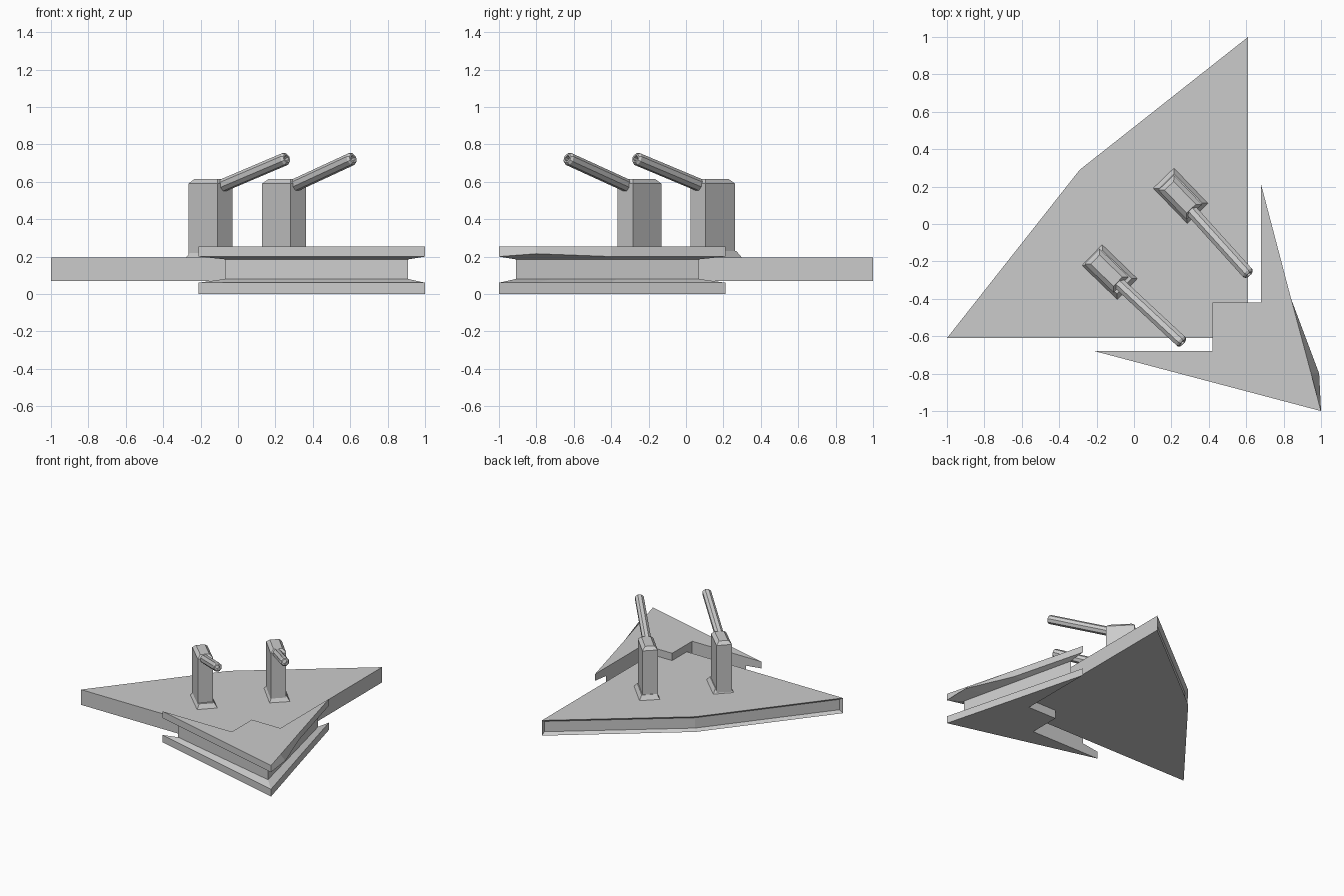
import bpy, bmesh
from math import radians
from mathutils import Vector, Matrix

if "Cube" in bpy.data.objects:
    bpy.data.objects.remove(bpy.data.objects["Cube"])


def finish(name, bm):
    bmesh.ops.recalc_face_normals(bm, faces=bm.faces)
    mesh = bpy.data.meshes.new(name)
    bm.to_mesh(mesh)
    bm.free()
    ob = bpy.data.objects.new(name, mesh)
    bpy.context.collection.objects.link(ob)
    return ob


def loft(bm, rings):
    """Skin a stack of equal-length rings and cap both ends; returns side faces."""
    vs = [[bm.verts.new(p) for p in r] for r in rings]
    n = len(rings[0])
    sides = []
    for a, b in zip(vs, vs[1:]):
        for i in range(n):
            j = (i + 1) % n
            sides.append(bm.faces.new((a[i], a[j], b[j], b[i])))
    bm.faces.new(vs[0][::-1])
    bm.faces.new(vs[-1])
    return sides


def ring(points, z):
    return [Vector((x, y, z)) for x, y in points]


# Rear deck plate, with a shallow recess framed on its two rear edges
deck = [(-1, -0.61), (0.61, -0.61), (0.61, 1.0), (-0.29, 0.29)]
bm = bmesh.new()
sides = loft(bm, [ring(deck, 0.07), ring(deck, 0.195)])
bmesh.ops.recalc_face_normals(bm, faces=bm.faces)
bmesh.ops.inset_region(bm, faces=sides[2:4], thickness=0.02, depth=-0.025,
                       use_even_offset=True)
finish("deck_plate", bm)

# Front prow: stepped notch behind, tapered groove along both outer edges
notch = [(0.68, -0.42), (0.42, -0.42), (0.42, -0.68)]
outer = [(-0.21, -0.68), (1, -1), (0.947, -0.8), (0.84, -0.4), (0.68, 0.21)] + notch
inner = [(-0.07, -0.68), (0.91, -0.91), (0.864, -0.714), (0.784, -0.371),
         (0.68, 0.07)] + notch
lip = ring(outer, 0.2)
lip[2] = Vector((0.99, -0.8, 0.215))  # bulge under the upper lip
bm = bmesh.new()
loft(bm, [ring(outer, 0), ring(outer, 0.06), ring(inner, 0.08),
          ring(inner, 0.185), lip, ring(outer, 0.255)])
finish("front_prow", bm)


def rect(center, half_long, half_short, angle, z):
    rot = Matrix.Rotation(radians(angle), 3, 'Z')
    c = Vector((center[0], center[1], z))
    return [c + rot @ Vector((sx * half_long, sy * half_short, 0))
            for sx, sy in ((-1, -1), (1, -1), (1, 1), (-1, 1))]


def turret(tag, col, base, angle, start, tip):
    # Column with chamfered top
    bm = bmesh.new()
    loft(bm, [rect(col, 0.109, 0.058, angle, 0.18),
              rect(col, 0.109, 0.058, angle, 0.59),
              rect(col, 0.085, 0.034, angle, 0.615)])
    finish("turret_column_" + tag, bm)
    # Flared foot
    bm = bmesh.new()
    loft(bm, [rect(base, 0.134, 0.08, angle, 0.19),
              rect(base, 0.108, 0.057, angle, 0.23)])
    finish("turret_foot_" + tag, bm)
    # Octagonal barrel with chamfered, hollow muzzle
    a, b = Vector(start), Vector(tip)
    length = (b - a).length
    rot = (b - a).to_track_quat('Z', 'Y').to_matrix()
    profile = [(0.035, 0), (0.035, length - 0.012), (0.026, length),
               (0.016, length), (0.016, length - 0.03)]
    rings = []
    for r, h in profile:
        rings.append([a + rot @ (Matrix.Rotation(radians(22.5 + 45 * i), 3, 'Z')
                                 @ Vector((r, 0, 0)) + Vector((0, 0, h)))
                      for i in range(8)])
    bm = bmesh.new()
    loft(bm, rings)
    finish("barrel_" + tag, bm)


turret("left", (-0.147, -0.249), (-0.13, -0.257), -44,
       (-0.10, -0.30, 0.572), (0.26, -0.635, 0.725))
turret("right", (0.247, 0.143), (0.249, 0.151), -46,
       (0.285, 0.095, 0.572), (0.615, -0.27, 0.725))
